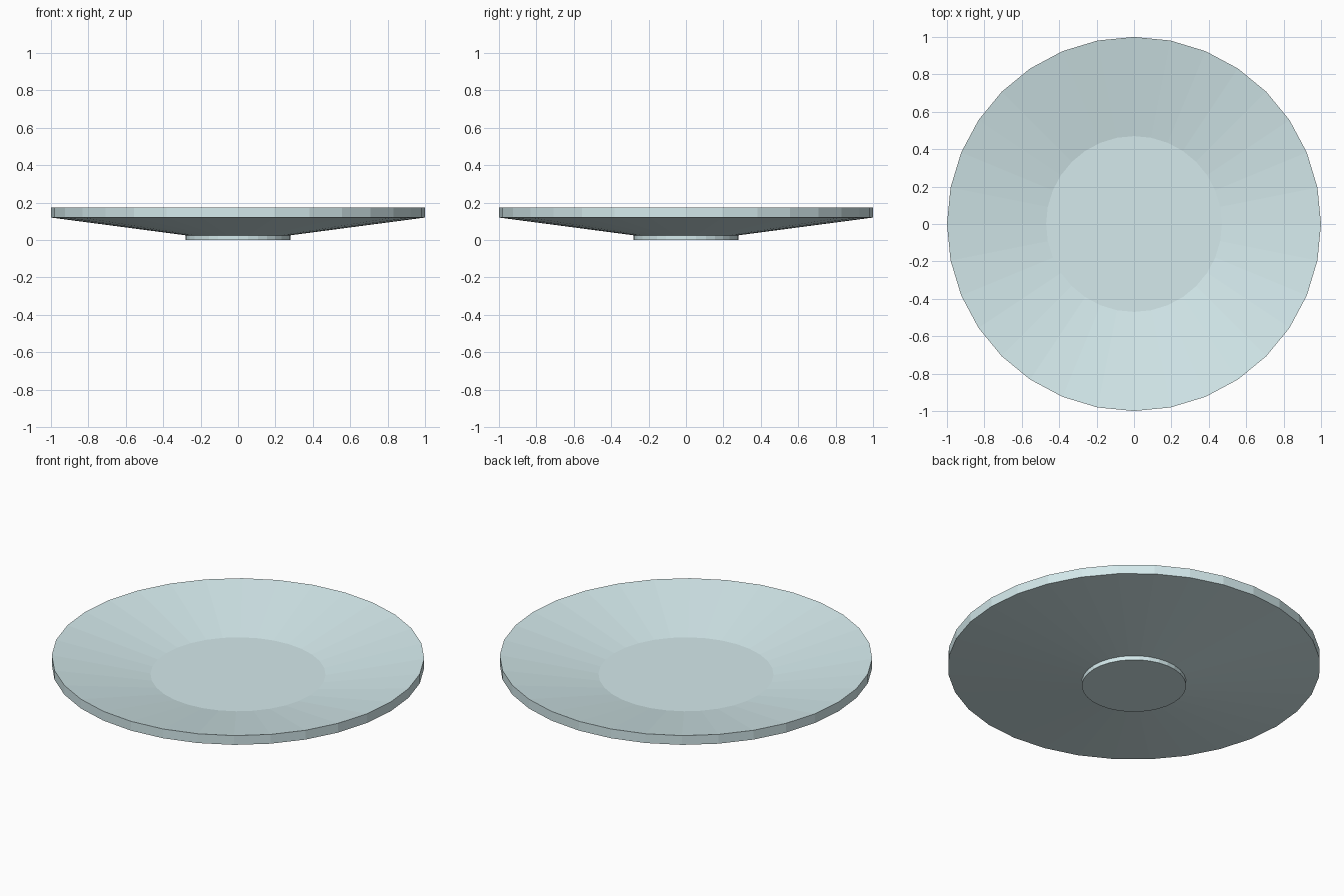
import bpy, bmesh
from math import cos, sin, tau

if "Cube" in bpy.data.objects:
    bpy.data.objects.remove(bpy.data.objects["Cube"])

SIDES = 32

# Pale blue glaze
glaze = bpy.data.materials.new("pale_blue_glaze")
glaze.diffuse_color = (0.66, 0.82, 0.84, 1)
glaze.use_nodes = True
glaze.node_tree.nodes["Principled BSDF"].inputs["Base Color"].default_value = glaze.diffuse_color

# Radius and height, from the foot's underside round the rim to the sunken floor
profile = [(0.28, 0.0), (0.28, 0.025), (1.0, 0.12), (1.0, 0.175), (0.47, 0.072)]

bm = bmesh.new()
rings = [[bm.verts.new((r * cos(tau * i / SIDES), r * sin(tau * i / SIDES), z))
          for i in range(SIDES)] for r, z in profile]

# Walls between rings
for low, high in zip(rings, rings[1:]):
    for i in range(SIDES):
        j = (i + 1) % SIDES
        bm.faces.new((low[i], low[j], high[j], high[i]))

# Foot underside and plate floor
bm.faces.new(rings[0][::-1])
bm.faces.new(rings[-1])
bmesh.ops.recalc_face_normals(bm, faces=bm.faces)

mesh = bpy.data.meshes.new("plate")
bm.to_mesh(mesh)
bm.free()
mesh.materials.append(glaze)
plate = bpy.data.objects.new("plate", mesh)
bpy.context.collection.objects.link(plate)
